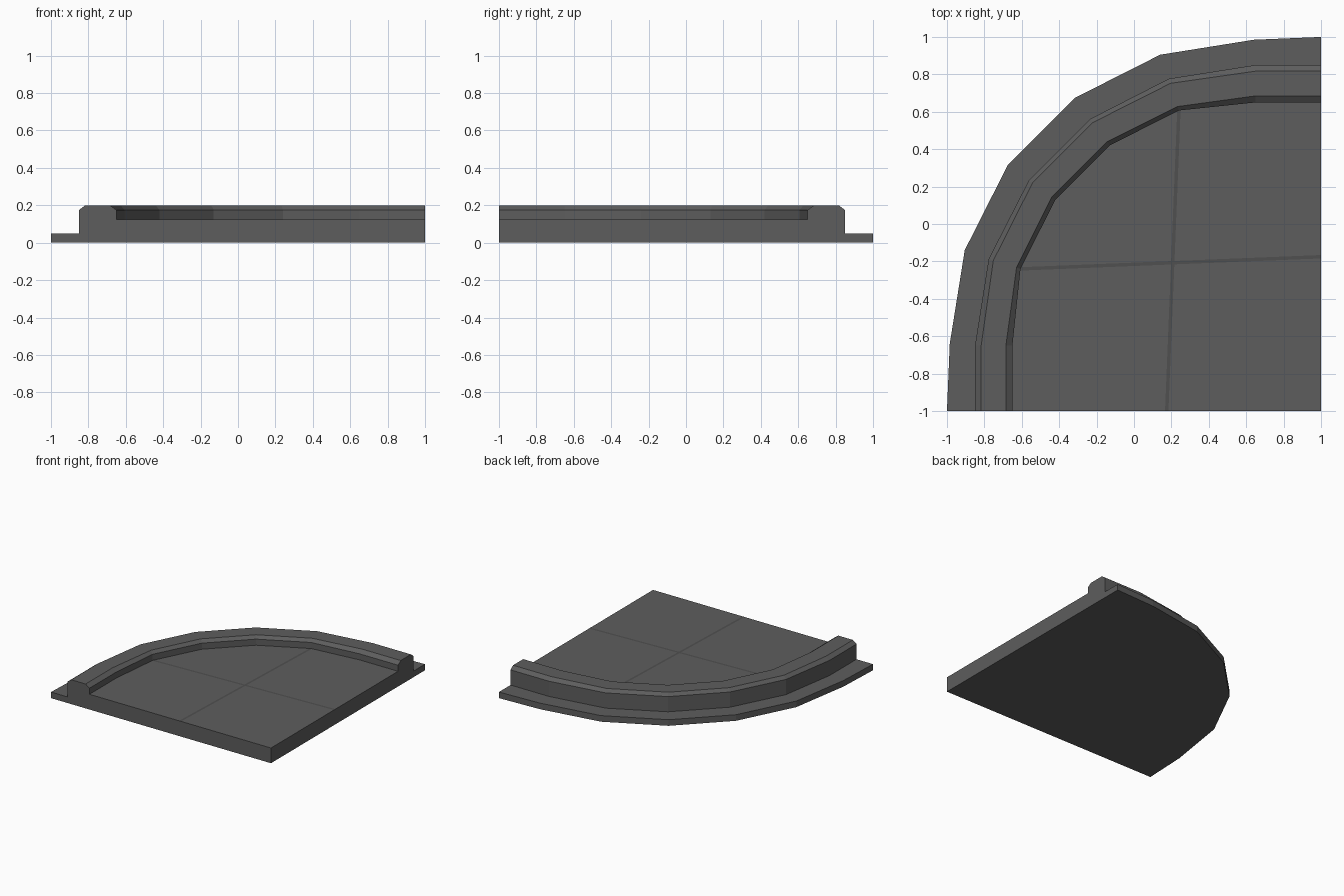
import bpy, bmesh
from mathutils import Vector

if "Cube" in bpy.data.objects:
    bpy.data.objects.remove(bpy.data.objects["Cube"])


def grey(name, v):
    m = bpy.data.materials.new(name)
    m.diffuse_color = (v, v, v, 1)
    m.use_nodes = True
    m.node_tree.nodes["Principled BSDF"].inputs["Base Color"].default_value = m.diffuse_color
    return m


def finish(bm, name, mat):
    bmesh.ops.recalc_face_normals(bm, faces=bm.faces)
    me = bpy.data.meshes.new(name)
    bm.to_mesh(me)
    bm.free()
    me.materials.append(mat)
    ob = bpy.data.objects.new(name, me)
    bpy.context.collection.objects.link(ob)
    return ob


def mirrored(half):
    # the arc is symmetric about the diagonal: (x, y) -> (-y, -x)
    return half + [(-y, -x) for x, y in reversed(half)]


# half outlines in plan, from the right edge to the diagonal
flange = mirrored([(1, 1), (.64, .985), (.14, .905), (-.315, .675)])
kerb_out = mirrored([(1, .85), (.65, .85), (.187, .777), (-.232, .563)])
top_out = mirrored([(1, .817), (.65, .817), (.195, .752), (-.219, .543)])
top_in = mirrored([(1, .685), (.65, .685), (.233, .628), (-.143, .44)])
kerb_in = mirrored([(1, .65), (.65, .65), (.24, .607), (-.13, .42)])

# cross-section: outline and height, from underside edge inward to the floor
FLOOR = .125
section = [(flange, 0), (flange, .05), (kerb_out, .05), (kerb_out, .175),
           (top_out, .2), (top_in, .2), (kerb_in, .175), (kerb_in, FLOOR)]

# corner platform: floor, raised kerb and outer flange in one solid
bm = bmesh.new()
rings = [[bm.verts.new((x, y, z)) for x, y in path] for path, z in section]
for a, b in zip(rings, rings[1:]):
    for i in range(len(a) - 1):
        bm.faces.new((a[i], a[i + 1], b[i + 1], b[i]))
low = bm.verts.new((1, -1, 0))
high = bm.verts.new((1, -1, FLOOR))
bm.faces.new(rings[-1] + [high])
bm.faces.new(rings[0] + [low])
for end in (0, -1):
    bm.faces.new([r[end] for r in rings] + [high, low])
finish(bm, "corner_platform", grey("dark_grey", .11))

# thin joint lines between the floor slabs
bm = bmesh.new()
for lift, (p, q) in enumerate([((.24, .605), (.175, -1)), ((-.605, -.24), (1, -.175))]):
    p, q = Vector(p), Vector(q)
    side = (q - p).orthogonal().normalized() * .009
    z = FLOOR + .001 + lift * .0003
    bm.faces.new([bm.verts.new((*v, z)) for v in (p - side, q - side, q + side, p + side)])
for f in bm.faces:
    f.normal_update()
    if f.normal.z < 0:
        f.normal_flip()
me = bpy.data.meshes.new("floor_joints")
bm.to_mesh(me)
bm.free()
me.materials.append(grey("joint_grey", .08))
bpy.context.collection.objects.link(bpy.data.objects.new("floor_joints", me))
